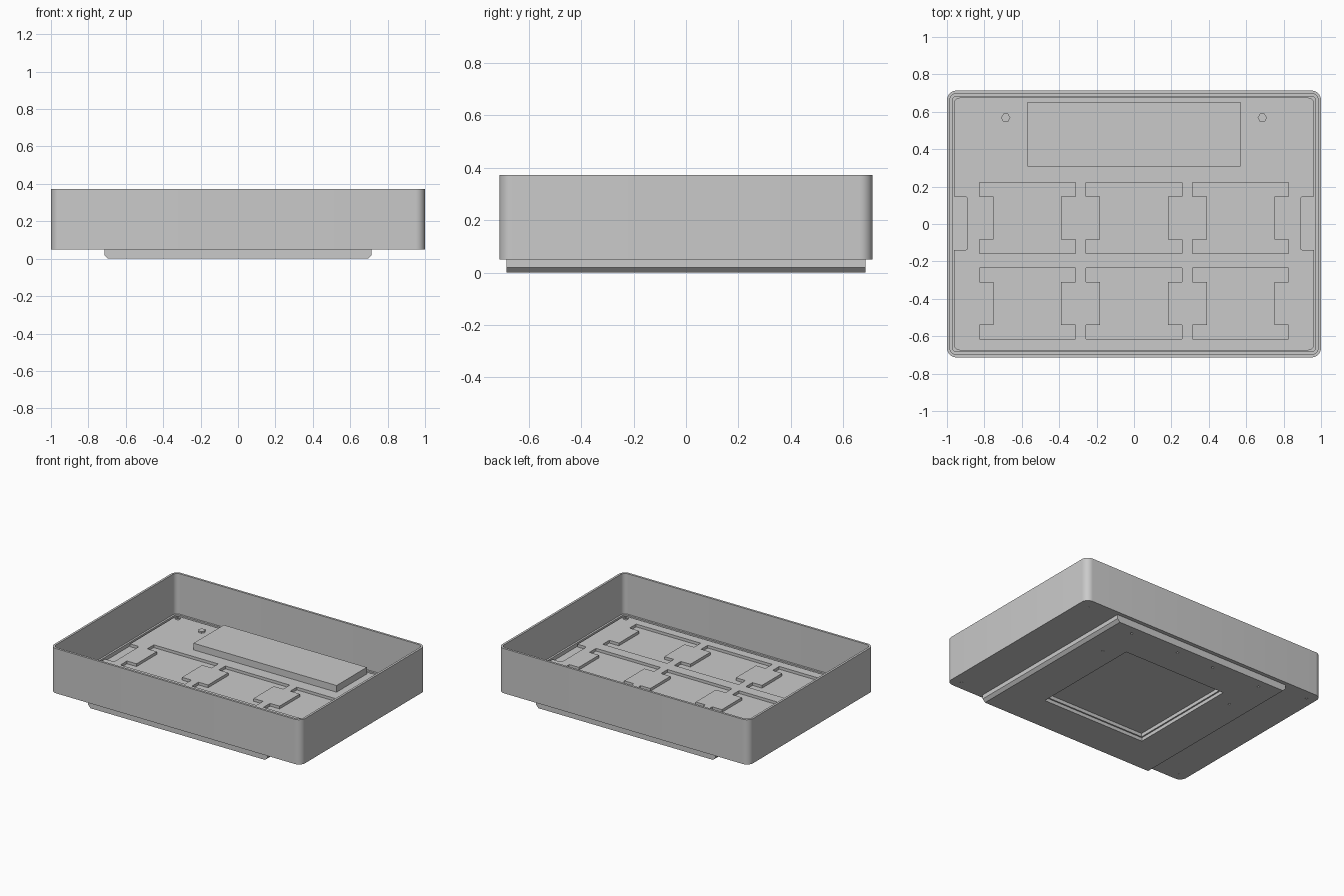
import bpy, bmesh, math
from mathutils import Matrix

cube = bpy.data.objects.get("Cube")
if cube:
    bpy.data.objects.remove(cube, do_unlink=True)

grey = bpy.data.materials.new("plain grey")
grey.use_nodes = True
grey.diffuse_color = (0.59, 0.59, 0.59, 1)
grey.node_tree.nodes["Principled BSDF"].inputs["Base Color"].default_value = (0.59, 0.59, 0.59, 1)


def finish(name, bm):
    bmesh.ops.recalc_face_normals(bm, faces=bm.faces)
    mesh = bpy.data.meshes.new(name)
    bm.to_mesh(mesh)
    bm.free()
    mesh.materials.append(grey)
    obj = bpy.data.objects.new(name, mesh)
    bpy.context.collection.objects.link(obj)
    return obj


def activate(obj):
    bpy.ops.object.select_all(action='DESELECT')
    obj.select_set(True)
    bpy.context.view_layer.objects.active = obj


def rounded(hx, hy, r, steps=8):
    """Outline of a rounded rectangle, anticlockwise."""
    pts = []
    for i, (sx, sy) in enumerate([(1, 1), (-1, 1), (-1, -1), (1, -1)]):
        for k in range(steps + 1):
            a = math.pi / 2 * (i + k / steps)
            pts.append((sx * (hx - r) + r * math.cos(a), sy * (hy - r) + r * math.sin(a)))
    return pts


def circle(r, n):
    return [(r * math.cos(2 * math.pi * k / n), r * math.sin(2 * math.pi * k / n)) for k in range(n)]


def rectangle(hx, hy):
    return [(-hx, -hy), (hx, -hy), (hx, hy), (-hx, hy)]


def loft(bm, rings, offset=(0, 0)):
    """Join (outline, z) rings into a closed solid."""
    loops = [[bm.verts.new((x + offset[0], y + offset[1], z)) for x, y in pts] for pts, z in rings]
    for a, b in zip(loops, loops[1:]):
        for i in range(len(a)):
            j = (i + 1) % len(a)
            bm.faces.new((a[i], a[j], b[j], b[i]))
    bm.faces.new(loops[0][::-1])
    bm.faces.new(loops[-1])


def prism(bm, pts, z0, z1, offset=(0, 0)):
    loft(bm, [(pts, z0), (pts, z1)], offset)


def cut(target, bm):
    """Subtract a set of solids from the target."""
    cutter = finish("cutter", bm)
    cutter.hide_render = True
    mod = target.modifiers.new("cut", 'BOOLEAN')
    mod.operation, mod.solver, mod.object = 'DIFFERENCE', 'EXACT', cutter
    activate(target)
    bpy.ops.object.modifier_apply(modifier=mod.name)
    bpy.data.objects.remove(cutter, do_unlink=True)


HX, HY, R = 1.0, 0.713, 0.05
BASE, TOP, FLOOR, LEDGE = 0.05, 0.372, 0.075, 0.054
CORNERS = [(sx, sy) for sx in (-1, 1) for sy in (-1, 1)]


def ring(inset, z):
    return rounded(HX - inset, HY - inset, R - inset), z


# Open tray with thin walls and a small step around the floor
bm = bmesh.new()
loft(bm, [ring(0, BASE), ring(0, TOP), ring(0.016, TOP), ring(0.016, FLOOR + 0.006),
          ring(0.03, FLOOR + 0.006), ring(0.03, LEDGE)])
tray = finish("tray", bm)
bm = bmesh.new()
for sx, sy in CORNERS:
    prism(bm, circle(0.01, 10), 0, FLOOR, (sx * 0.93, sy * 0.643))
cut(tray, bm)
activate(tray)
bpy.ops.object.shade_smooth_by_angle(angle=math.radians(30))

# Inner floor plate with key openings and side notches
bm = bmesh.new()
prism(bm, rounded(0.962, 0.675, 0.03), LEDGE - 0.002, FLOOR)
floor_plate = finish("floor_plate", bm)

W, N, H, M = 0.257, 0.181, 0.19, 0.115
quarter = [(W, M), (W, H)]
opening = ([(N, -M), (N, M)] + quarter + [(-x, y) for x, y in quarter[::-1]]
           + [(-N, M), (-N, -M)] + [(-x, -y) for x, y in quarter]
           + [(x, -y) for x, y in quarter[::-1]])
bm = bmesh.new()
for cx in (-0.57, 0, 0.57):
    for cy in (0.033, -0.424):
        prism(bm, opening, LEDGE + 0.001, FLOOR + 0.05, (cx, cy))
for side in (-1, 1):
    prism(bm, rounded(0.11, 0.143, 0.015, 4), LEDGE + 0.001, FLOOR + 0.05, (side, 0.003))
cut(floor_plate, bm)

# Raised display block
bm = bmesh.new()
prism(bm, rectangle(0.57, 0.172), FLOOR - 0.01, 0.123, (0, 0.48))
finish("display_block", bm)

# Hexagonal standoffs beside the display
for side, word in ((-1, "right"), (1, "left")):
    bm = bmesh.new()
    prism(bm, circle(0.025, 6), FLOOR - 0.01, FLOOR + 0.012, (side * 0.686, 0.568))
    finish(word + "_standoff", bm)

# Corner screws with hexagonal sockets
for sx, sy in CORNERS:
    place = (sx * 0.93, sy * 0.643)
    bm = bmesh.new()
    prism(bm, circle(0.018, 12), FLOOR - 0.01, FLOOR + 0.008, place)
    screw = finish(f"{'back' if sy > 0 else 'front'}_{'left' if sx > 0 else 'right'}_screw", bm)
    bm = bmesh.new()
    prism(bm, circle(0.009, 6), FLOOR + 0.001, FLOOR + 0.03, place)
    cut(screw, bm)

# Foot plate under the tray, bevelled along its sides
bm = bmesh.new()
profile = [(-0.695, 0), (0.695, 0), (0.715, 0.02), (0.715, BASE), (-0.715, BASE), (-0.715, 0.02)]
prism(bm, profile, -0.685, 0.685)
bmesh.ops.transform(bm, matrix=Matrix.Rotation(math.pi / 2, 4, 'X'), verts=bm.verts)
foot_plate = finish("foot_plate", bm)

# Stepped square opening and small screw holes in the foot plate
bm = bmesh.new()
outer, inner = rectangle(0.413, 0.413), rectangle(0.403, 0.403)
loft(bm, [(outer, -0.05), (outer, 0.025), (inner, 0.025), (inner, 0.1)])
for side in (-1, 1):
    for x, y in ((0.54, 0.325), (0.54, 0.62), (0.15, 0.62)):
        prism(bm, circle(0.009, 8), -0.05, 0.03, (side * x, y))
cut(foot_plate, bm)
